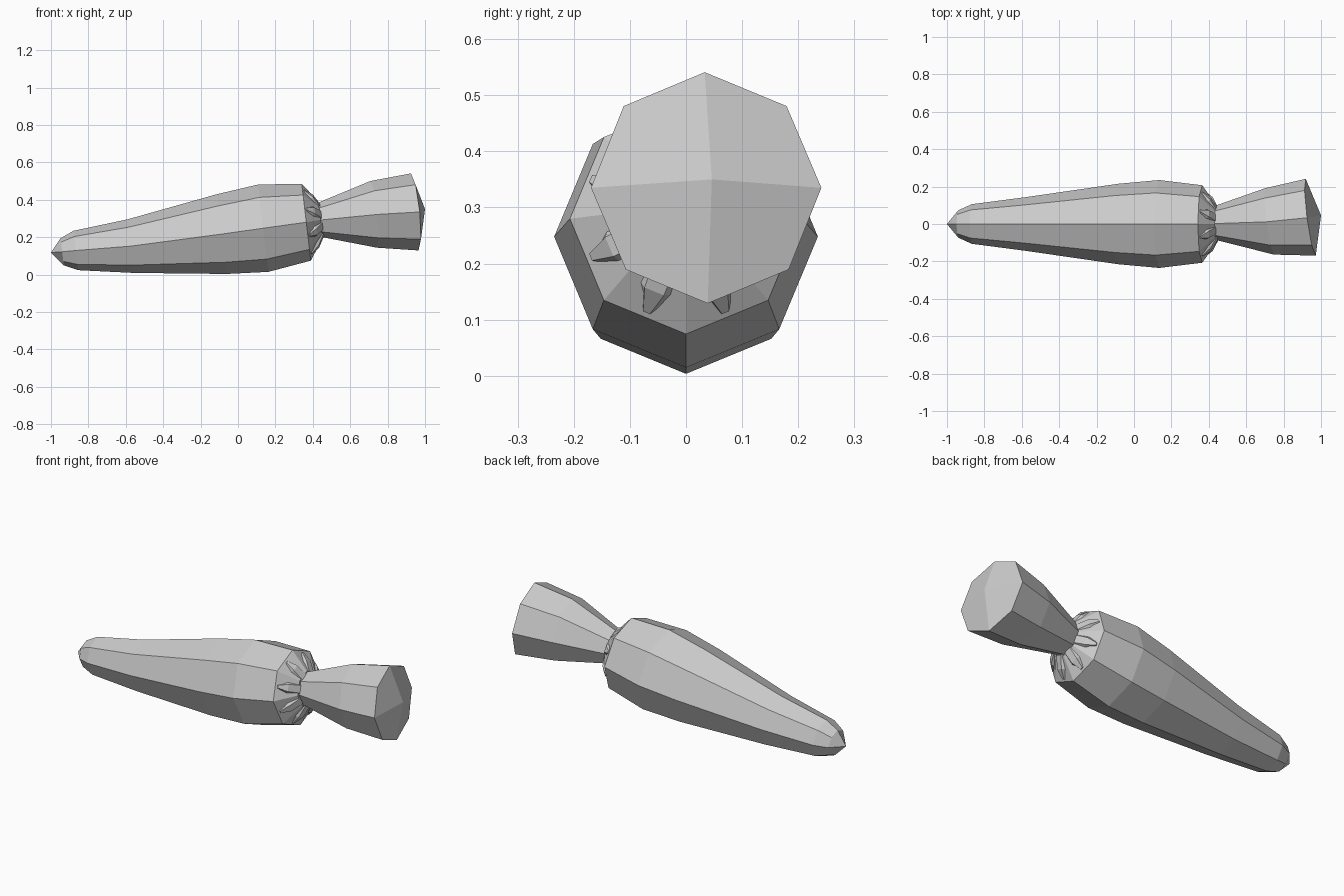
import bpy, bmesh, math
from mathutils import Vector

if "Cube" in bpy.data.objects:
    bpy.data.objects.remove(bpy.data.objects["Cube"])

SIDES = 8


def frame(direction):
    """Axis, sideways and upward unit vectors for a tilted ring."""
    d = Vector(direction).normalized()
    side = Vector((0, 0, 1)).cross(d).normalized()
    return d, side, d.cross(side)


def lathe(name, direction, rings, start=None, end=None):
    """Loft octagonal rings (centre, radius); optional pointed ends made of four quads."""
    bm = bmesh.new()
    d, side, up = frame(direction)
    loops = []
    for centre, r in rings:
        loop = []
        for i in range(SIDES):
            a = i * math.tau / SIDES
            loop.append(bm.verts.new(Vector(centre) + side * r * math.sin(a) + up * r * math.cos(a)))
        loops.append(loop)
    for a, b in zip(loops, loops[1:]):
        for i in range(SIDES):
            j = (i + 1) % SIDES
            bm.faces.new((a[i], a[j], b[j], b[i]))
    for loop, point in ((loops[0], start), (loops[-1], end)):
        if point is None:
            bm.faces.new(loop)
            continue
        apex = bm.verts.new(point)
        for i in range(0, SIDES, 2):
            bm.faces.new((apex, loop[i], loop[i + 1], loop[(i + 2) % SIDES]))
    return finish(name, bm)


def finish(name, bm):
    bmesh.ops.recalc_face_normals(bm, faces=bm.faces)
    mesh = bpy.data.meshes.new(name)
    bm.to_mesh(mesh)
    bm.free()
    obj = bpy.data.objects.new(name, mesh)
    bpy.context.collection.objects.link(obj)
    return obj


# Tapered root, tilted slightly upward
ROOT_DIR = (1, 0, 0.118)
lathe("carrot_root", ROOT_DIR, [
    ((-0.94, 0, 0.122), 0.073),
    ((-0.867, 0, 0.129), 0.106),
    ((-0.575, 0, 0.152), 0.144),
    ((-0.085, 0, 0.217), 0.215),
    ((0.135, 0, 0.248), 0.235),
    ((0.365, 0, 0.28), 0.207),
    ((0.442, 0, 0.293), 0.098),
], start=(-1, 0, 0.118))

# Leafy top, leaning a little to the back
lathe("leaf_top", (1, 0.13, 0.10), [
    ((0.43, 0.003, 0.292), 0.09),
    ((0.725, 0.014, 0.322), 0.179),
    ((0.945, 0.036, 0.335), 0.207),
], end=(1.0, 0.046, 0.35))

# Crown of small leaf bases folded over the shoulder of the root
bm = bmesh.new()
d, side, up = frame(ROOT_DIR)
base = Vector((0.365, 0, 0.28))
# (distance along axis, radius, half width) from neck to tip
STATIONS = [(0.085, 0.085, 0.036), (0.052, 0.148, 0.034), (0.012, 0.184, 0.012)]
for i in range(SIDES):
    a = (i + 0.5) * math.tau / SIDES
    out = side * math.sin(a) + up * math.cos(a)
    across = out.cross(d)
    rows = []
    for t, r, w in STATIONS:
        mid = base + d * t + out * r
        sunk = mid - d * 0.03 - out * 0.015
        rows.append([bm.verts.new(p) for p in (
            sunk - across * w * 1.15, mid - across * w * 0.55,
            mid + across * w * 0.55, sunk + across * w * 1.15)])
    for p, q in zip(rows, rows[1:]):
        for k in range(4):
            n = (k + 1) % 4
            bm.faces.new((p[k], p[n], q[n], q[k]))
    bm.faces.new(rows[0])
    bm.faces.new(rows[-1])
finish("leaf_crown", bm)
